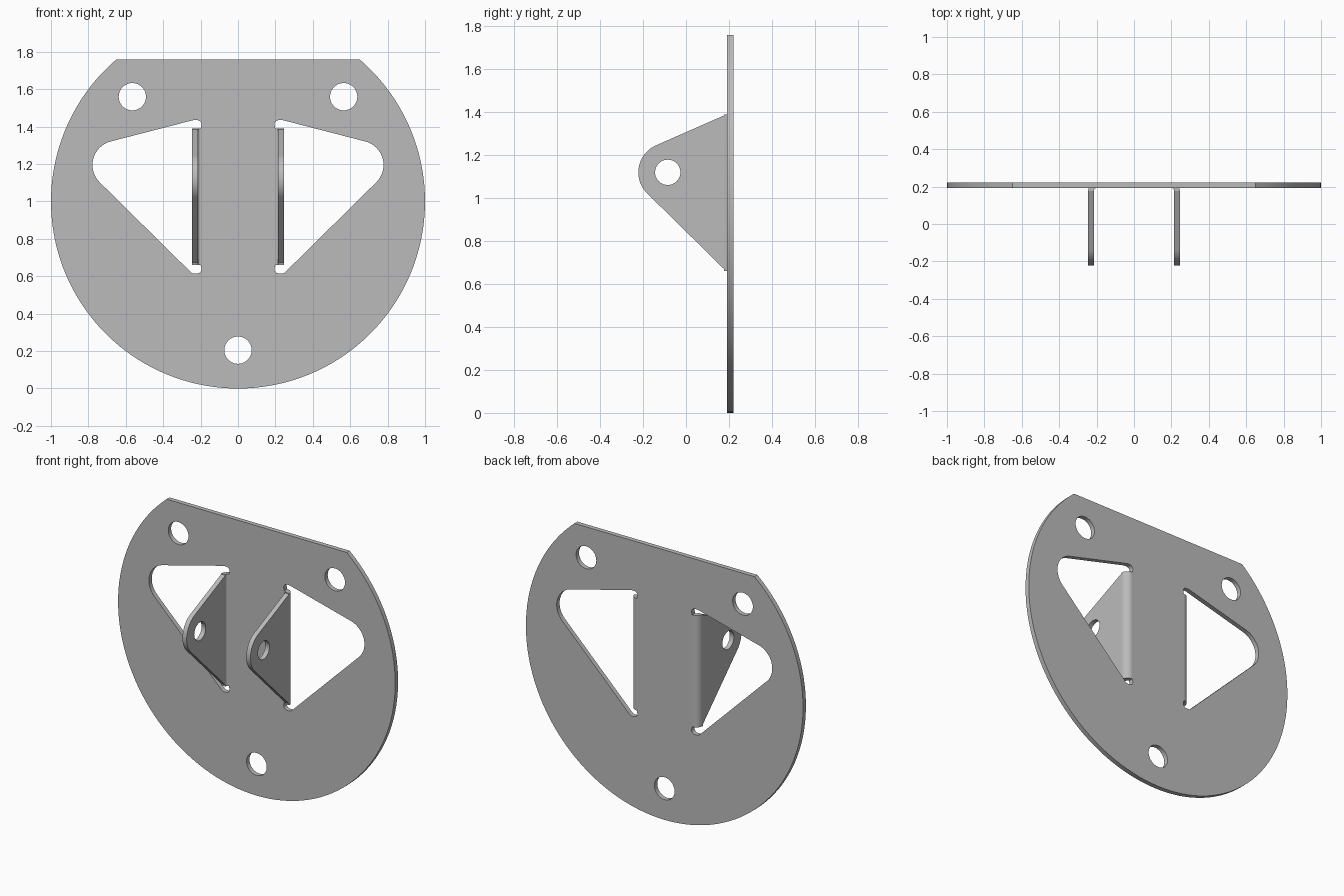
import bpy, bmesh
from math import sin, cos, radians
from mathutils import Vector

cube = bpy.data.objects.get("Cube")
if cube:
    bpy.data.objects.remove(cube, do_unlink=True)

THICK = 0.03      # sheet thickness
FRONT = 0.192     # front face of the plate
BEND = 0.015      # inside bend radius
STRIP = 0.2       # half width of the strip between the windows
LOW, HIGH = 0.66, 1.39

steel = bpy.data.materials.new("plain grey steel")
steel.use_nodes = True
grey = (0.5, 0.5, 0.5, 1)
steel.diffuse_color = grey
steel.node_tree.nodes["Principled BSDF"].inputs["Base Color"].default_value = grey


def arc(cx, cy, r, start, end, n=12):
    angles = [radians(start + (end - start) * i / n) for i in range(n + 1)]
    return [(cx + r * cos(a), cy + r * sin(a)) for a in angles]


def circle(cx, cy, r, n=40):
    return arc(cx, cy, r, 0, 360, n)[:-1]


def add_sheet(target, loops, place, push):
    """Fill an outline with holes and extrude it into a solid."""
    bm = bmesh.new()
    for loop in loops:
        verts = [bm.verts.new(place(*p)) for p in loop]
        for a, b in zip(verts, verts[1:] + verts[:1]):
            bm.edges.new((a, b))
    bmesh.ops.triangle_fill(bm, use_beauty=True, edges=bm.edges[:])
    result = bmesh.ops.extrude_face_region(bm, geom=bm.faces[:], use_keep_orig=True)
    moved = [g for g in result["geom"] if isinstance(g, bmesh.types.BMVert)]
    bmesh.ops.translate(bm, verts=moved, vec=Vector(push))
    bmesh.ops.recalc_face_normals(bm, faces=bm.faces[:])
    part = bpy.data.meshes.new("part")
    bm.to_mesh(part)
    bm.free()
    target.from_mesh(part)
    bpy.data.meshes.remove(part)


def finish(bm, name):
    mesh = bpy.data.meshes.new(name)
    bm.to_mesh(mesh)
    bm.free()
    mesh.materials.append(steel)
    obj = bpy.data.objects.new(name, mesh)
    bpy.context.collection.objects.link(obj)
    bpy.ops.object.select_all(action="DESELECT")
    obj.select_set(True)
    bpy.context.view_layer.objects.active = obj
    bpy.ops.object.shade_smooth_by_angle(angle=radians(30))


# Round plate with a flat top, three bolt holes and two windows
window = ([(STRIP, LOW)]
          + arc(0.22, 0.64, 0.025, 180, 270, 8)
          + arc(0.235, 0.64, 0.025, 270, 315, 5)
          + arc(0.648, 1.195, 0.13, -45, 76, 20)
          + arc(0.235, 1.41, 0.025, 76, 90, 2)
          + arc(0.22, 1.41, 0.025, 90, 180, 8)[1:]
          + [(STRIP, HIGH)])
# drop the repeated point between the two lower corner arcs when they coincide
outline = arc(0, 1, 1, 180 - 49.46, 360 + 49.46, 100)
loops = [outline, window, [(-x, z) for x, z in window],
         circle(0, 0.205, 0.073), circle(0.565, 1.56, 0.073), circle(-0.565, 1.56, 0.073)]
plate = bmesh.new()
add_sheet(plate, loops, lambda x, z: (x, FRONT, z), (0, THICK, 0))
finish(plate, "base_plate")

# Folded ears, each with a pin hole and a curved bend into the plate
bend_y = FRONT - BEND
ear = ([(bend_y, LOW + 0.01), (bend_y, HIGH - 0.005)]
       + arc(-0.085, 1.12, 0.137, 113, 225, 24))
bend = (arc(STRIP, bend_y, BEND + THICK, 0, 90)
        + arc(STRIP, bend_y, BEND, 90, 0))
for side, name in ((1, "left_ear"), (-1, "right_ear")):
    bm = bmesh.new()
    add_sheet(bm, [ear, circle(-0.085, 1.12, 0.059)],
              lambda y, z: (side * (STRIP + BEND), y, z), (side * THICK, 0, 0))
    add_sheet(bm, [bend], lambda x, y: (side * x, y, LOW), (0, 0, HIGH - LOW))
    finish(bm, name)
